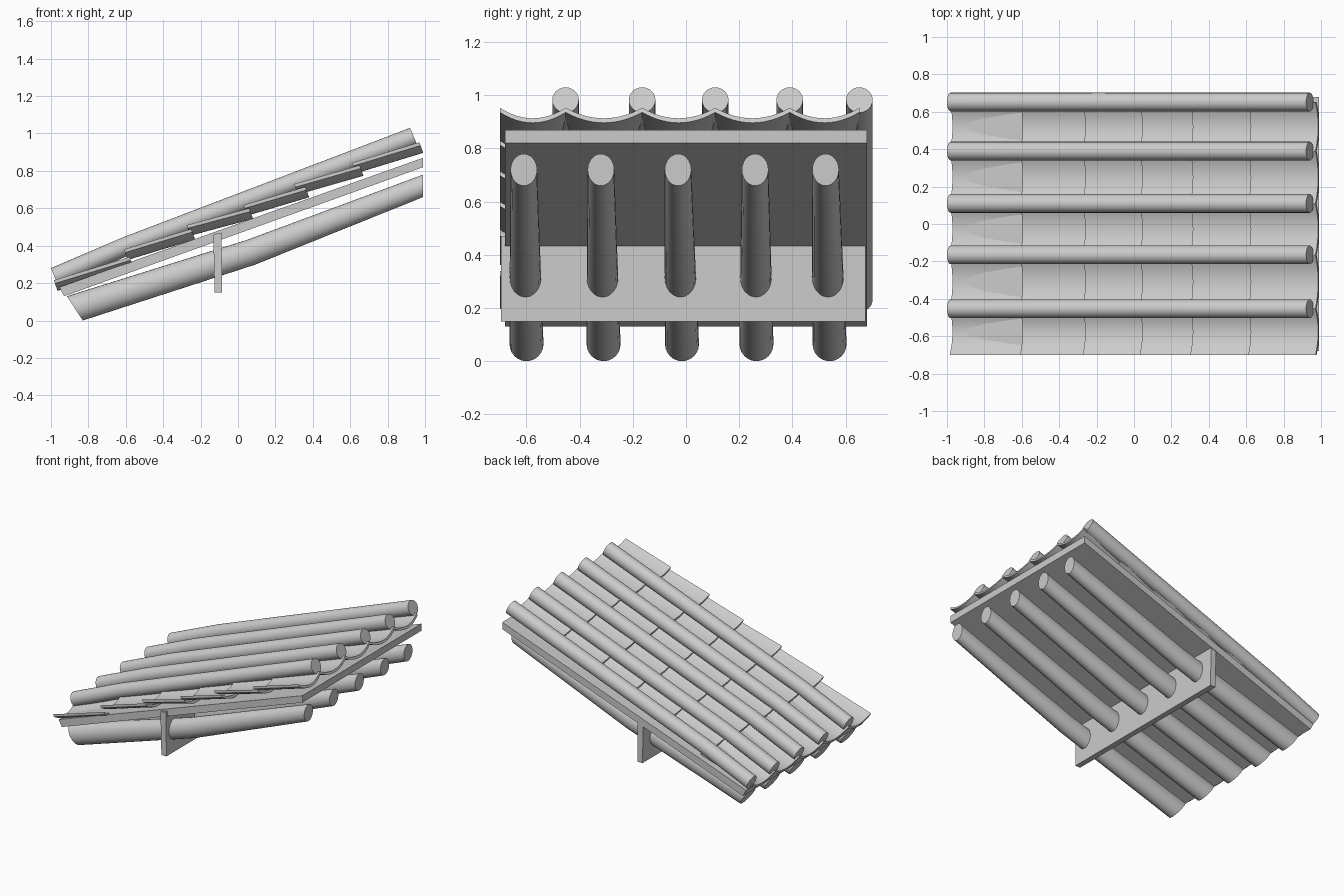
import bpy
import bmesh
import math
from mathutils import Vector

cube = bpy.data.objects.get("Cube")
if cube:
    bpy.data.objects.remove(cube, do_unlink=True)

grey = bpy.data.materials.new("plain_grey")
grey.use_nodes = True
colour = (0.6, 0.6, 0.6, 1)
grey.diffuse_color = colour
grey.node_tree.nodes["Principled BSDF"].inputs["Base Color"].default_value = colour


def loft(name, rings, smooth=True):
    """Skin closed rings of points into a capped solid."""
    bm = bmesh.new()
    loops = [[bm.verts.new(p) for p in ring] for ring in rings]
    n = len(loops[0])
    for a, b in zip(loops, loops[1:]):
        for i in range(n):
            j = (i + 1) % n
            bm.faces.new((a[i], a[j], b[j], b[i]))
    bm.faces.new(loops[0])
    bm.faces.new(loops[-1])
    bmesh.ops.recalc_face_normals(bm, faces=bm.faces)
    mesh = bpy.data.meshes.new(name)
    bm.to_mesh(mesh)
    bm.free()
    mesh.materials.append(grey)
    obj = bpy.data.objects.new(name, mesh)
    bpy.context.collection.objects.link(obj)
    if smooth:
        bpy.ops.object.select_all(action='DESELECT')
        obj.select_set(True)
        bpy.context.view_layer.objects.active = obj
        bpy.ops.object.shade_smooth_by_angle(angle=math.radians(35))
    return obj


def pole(name, sections, sides=24):
    """Round bar; each section is (y, half width, bottom xz, top xz)."""
    rings = []
    for y, half, low, high in sections:
        low, high = Vector((low[0], y, low[1])), Vector((high[0], y, high[1]))
        mid, up = (low + high) / 2, (high - low) / 2
        side = Vector((0, half, 0))
        angles = [math.tau * i / sides for i in range(sides)]
        rings.append([mid + side * math.cos(a) + up * math.sin(a) for a in angles])
    return loft(name, rings)


def slab(name, profile, y0, y1):
    """Straight board from an xz profile."""
    return loft(name, [[(x, y, z) for x, z in profile] for y in (y0, y1)], False)


NORMAL = Vector((-0.34, 0, 0.94))


def pan_tile(name, start, end, y0, y1, depth=0.042, thick=0.018, steps=12):
    """Trough-shaped tile running up the slope."""
    rings = []
    for x, z in (start, end):
        top, bottom = [], []
        for i in range(steps + 1):
            t = 2 * i / steps - 1
            p = Vector((x, y0 + (y1 - y0) * i / steps, z)) - NORMAL * depth * (1 - t * t)
            top.append(p)
            bottom.append(p - NORMAL * thick)
        rings.append(top + bottom[::-1])
    return loft(name, rings)


# Roof board and cross beam
slab("roof_board", [(-0.93, 0.13), (0.99, 0.82), (0.99, 0.87), (-0.955, 0.178)], -0.68, 0.68)
slab("cross_beam", [(-0.125, 0.15), (-0.085, 0.15), (-0.088, 0.47), (-0.132, 0.46)], -0.695, 0.675)

# Bent rafters under the board
for i, (y_low, y_high) in enumerate(((-0.6, -0.61), (-0.31, -0.32), (-0.015, -0.03),
                                     (0.265, 0.26), (0.54, 0.525))):
    pole(f"rafter_{i + 1}", [
        (y_low, 0.064, (-0.83, 0), (-0.915, 0.13)),
        ((y_low + y_high) / 2, 0.058, (0.09, 0.298), (0.045, 0.43)),
        (y_high, 0.05, (0.99, 0.66), (0.99, 0.78))])

# Round cover tiles along the seams
seams = (-0.453, -0.165, 0.11, 0.39, 0.652)
for i, y in enumerate(seams):
    pole(f"cover_tile_{i + 1}", [
        (y, 0.05, (-0.962, 0.185), (-1, 0.28)),
        (y, 0.05, (-0.58, 0.35), (-0.62, 0.443)),
        (y, 0.05, (0.96, 0.935), (0.92, 1.03))])

# Overlapping rows of pan tiles between the seams
rows = (((-0.985, 0.215), (-0.58, 0.34)), ((-0.61, 0.38), (-0.25, 0.49)),
        ((-0.275, 0.51), (0.06, 0.6)), ((0.03, 0.617), (0.36, 0.715)),
        ((0.3, 0.73), (0.65, 0.83)), ((0.61, 0.843), (0.97, 0.953)))
edges = (-0.7,) + seams
for c, (y0, y1) in enumerate(zip(edges, edges[1:])):
    for r, (start, end) in enumerate(rows):
        pan_tile(f"pan_tile_{c + 1}_{r + 1}", start, end, y0, y1)
